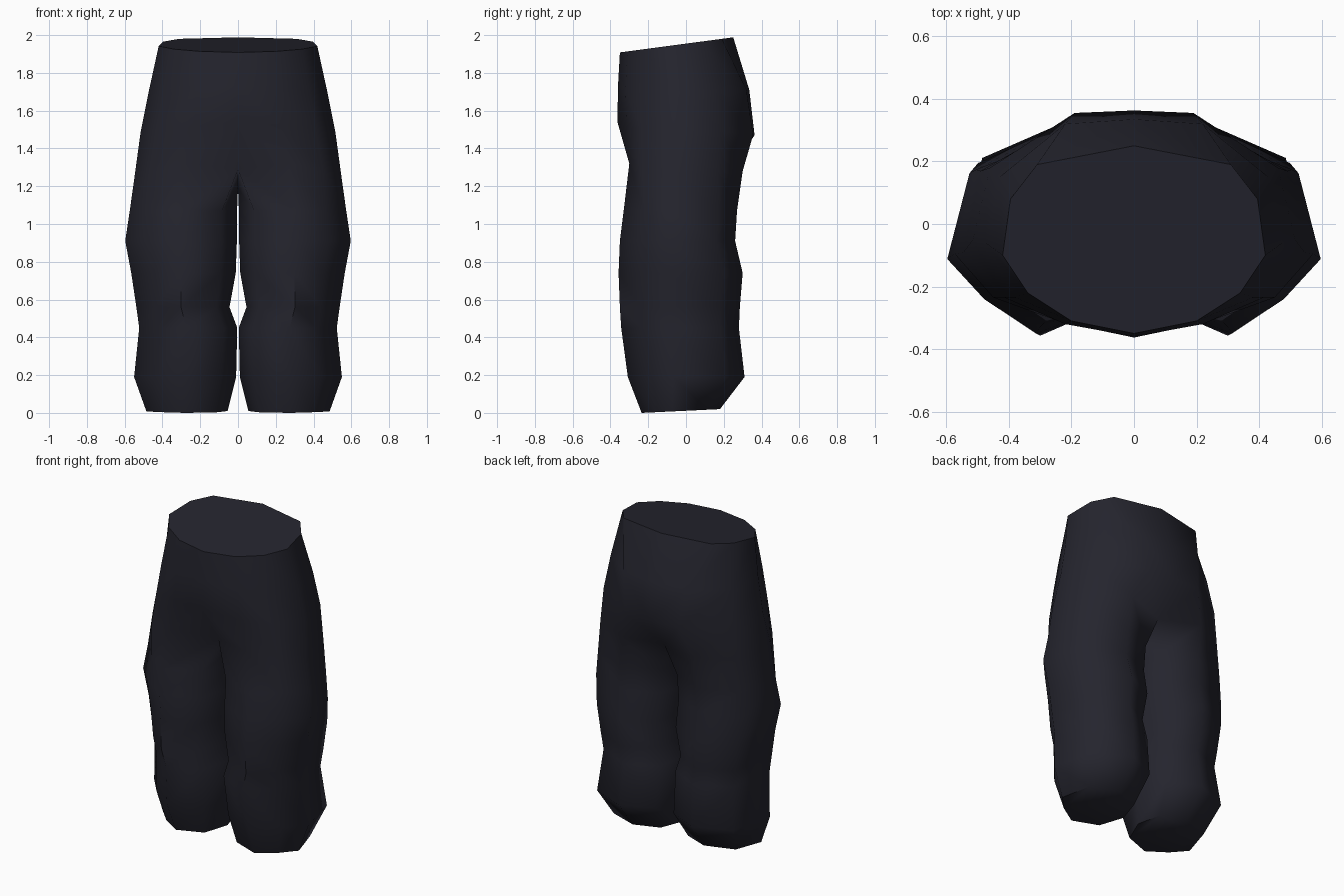
import bpy, bmesh, math

if "Cube" in bpy.data.objects:
    bpy.data.objects.remove(bpy.data.objects["Cube"])

# Leg cross-section in 0..1 (inner-outer, front-back), from front round the outside to inner front
LEG = [(0.52, 0), (0.8, 0.18), (1, 0.39), (0.88, 0.84), (0.46, 1),
       (0.1, 0.85), (0, 0.5), (0.14, 0.14)]
# Leg rings going down: z, inner x, outer x, front y, back y
LEG_RINGS = [
    (1.08, 0.005, 0.573, -0.33, 0.27),
    (0.92, 0.006, 0.597, -0.35, 0.26),
    (0.75, 0.012, 0.565, -0.357, 0.30),
    (0.57, 0.045, 0.538, -0.35, 0.285),
    (0.46, 0.004, 0.523, -0.343, 0.28),
    (0.20, 0.010, 0.550, -0.308, 0.31),
    (0.01, 0.055, 0.485, -0.235, 0.18),
]
# Half rings of the seat from front centre round to back centre
WAIST = [(0, -0.35), (0.2, -0.31), (0.34, -0.22), (0.42, -0.1), (0.395, 0.08), (0.31, 0.19), (0, 0.25)]
HIP = [(0, -0.36, 1.74), (0.22, -0.32, 1.72), (0.38, -0.235, 1.70), (0.475, -0.06, 1.70),
       (0.43, 0.15, 1.71), (0.22, 0.32, 1.72), (0, 0.335, 1.72)]
SEAT = [(0, -0.363, 1.55), (0.23, -0.315, 1.53), (0.415, -0.235, 1.51), (0.515, -0.05, 1.50),
        (0.46, 0.18, 1.50), (0.19, 0.355, 1.48), (0, 0.363, 1.48)]
CROTCH = [(0, -0.20, 1.30), (0.27, -0.30, 1.33), (0.45, -0.235, 1.30), (0.545, -0.09, 1.28),
          (0.49, 0.17, 1.28), (0.26, 0.30, 1.29), (0, 0.22, 1.27)]

mat = bpy.data.materials.new("dark navy cloth")
mat.diffuse_color = (0.018, 0.018, 0.027, 1)
mat.use_nodes = True
mat.node_tree.nodes["Principled BSDF"].inputs["Base Color"].default_value = mat.diffuse_color

bm = bmesh.new()


def strip(a, b, closed):
    n = len(a)
    for i in range(n if closed else n - 1):
        j = (i + 1) % n
        bm.faces.new((a[i], a[j], b[j], b[i]))


waist_all = []
for s in (1, -1):
    # Seat half
    waist = [(x, y, 1.965 + 0.133 * (y + 0.0)) for x, y in WAIST]
    rings = [[bm.verts.new((s * x, y, z)) for x, y, z in r] for r in (waist, HIP, SEAT, CROTCH)]
    for a, b in zip(rings, rings[1:]):
        strip(a, b, False)
    waist_all.append(rings[0])
    # Leg, starting from the seat's lower edge plus the crotch point
    low = rings[-1]
    prev = low[1:] + [bm.verts.new((0, 0.02, 1.2)), low[0]]
    for z, xi, xo, yf, yb in LEG_RINGS:
        ring = [bm.verts.new((s * (xi + u * (xo - xi)), yf + v * (yb - yf),
                              z + (0.02 * v if z < 0.1 else 0))) for u, v in LEG]
        strip(prev, ring, True)
        prev = ring
    bm.faces.new(prev)  # hem

# Waist cap across both halves
right, left = waist_all
for i in range(len(right) - 1):
    vs = [right[i], right[i + 1], left[i + 1], left[i]]
    if i == 0:
        vs = [right[0], right[1], left[1]]
    elif i == len(right) - 2:
        vs = [right[i], right[i + 1], left[i]]
    bm.faces.new(vs)

bmesh.ops.remove_doubles(bm, verts=bm.verts, dist=0.0005)
bmesh.ops.recalc_face_normals(bm, faces=bm.faces)
lowest = min(v.co.z for v in bm.verts)
bmesh.ops.translate(bm, verts=bm.verts, vec=(0, 0, -lowest))

mesh = bpy.data.meshes.new("trousers")
bm.to_mesh(mesh)
bm.free()
mesh.materials.append(mat)
obj = bpy.data.objects.new("trousers", mesh)
bpy.context.collection.objects.link(obj)
bpy.context.view_layer.objects.active = obj
obj.select_set(True)
bpy.ops.object.shade_smooth_by_angle(angle=math.radians(62))
